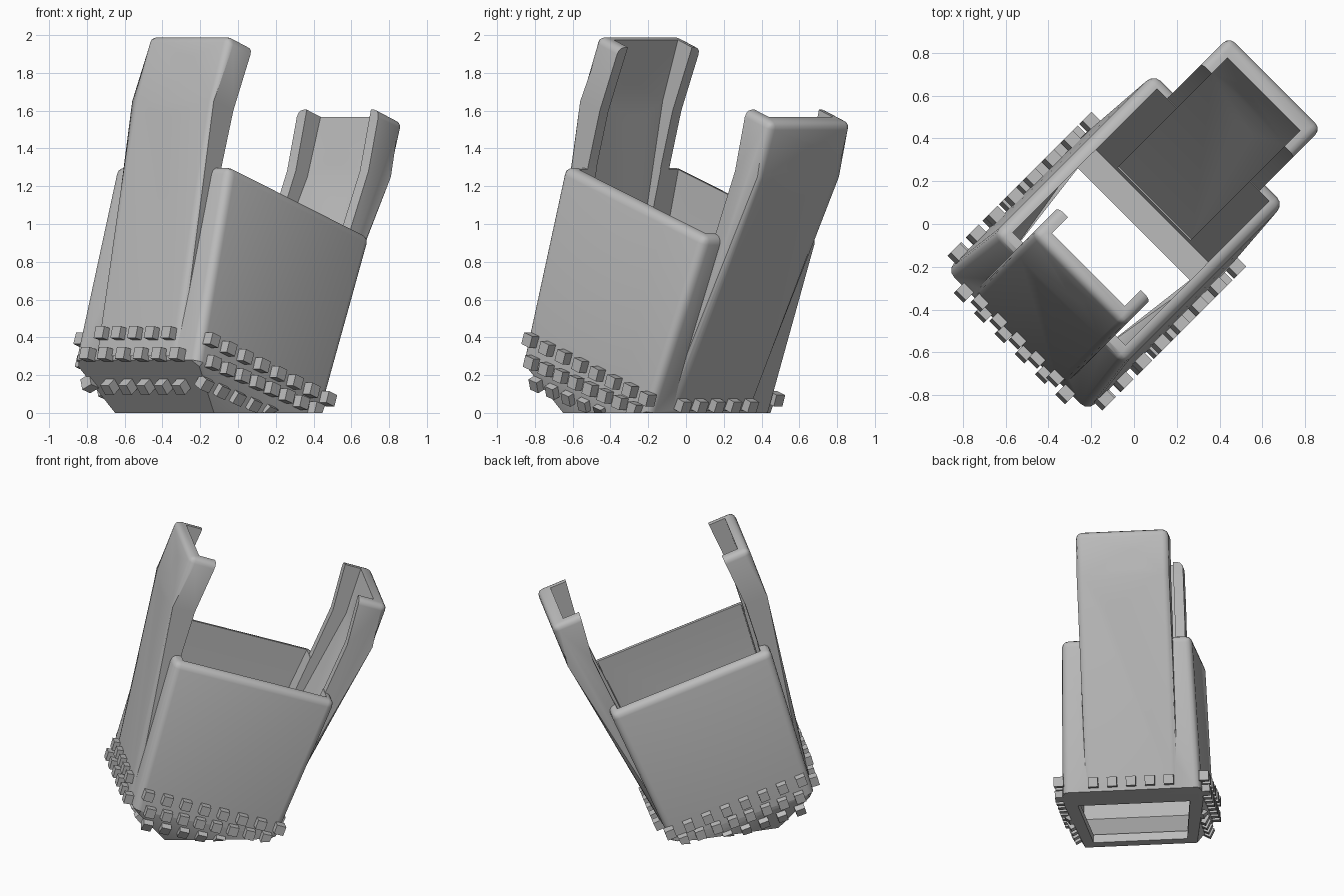
import bpy, bmesh, math
from mathutils import Vector

if "Cube" in bpy.data.objects:
    bpy.data.objects.remove(bpy.data.objects["Cube"])

R = math.sqrt(0.5)
grey = bpy.data.materials.new("mid grey")
grey.diffuse_color = (0.5, 0.5, 0.5, 1)
grey.use_nodes = True
grey.node_tree.nodes["Principled BSDF"].inputs["Base Color"].default_value = grey.diffuse_color


def world(u, v, z):
    """Local length u, width v, height z, turned 45 degrees about z."""
    return Vector(((u + v) * R, (u - v) * R, z))


def finish(bm, name, helper=False):
    bmesh.ops.recalc_face_normals(bm, faces=bm.faces)
    mesh = bpy.data.meshes.new(name)
    bm.to_mesh(mesh)
    bm.free()
    ob = bpy.data.objects.new(name, mesh)
    bpy.context.collection.objects.link(ob)
    mesh.materials.append(grey)
    if helper:
        ob.hide_render = True
    return ob


def hull(name, half, bevel=0, helper=False):
    """Convex solid mirrored across the width; upper edges rounded."""
    bm = bmesh.new()
    for u, v, z in half:
        for s in (-1, 1):
            bm.verts.new(world(u, s * v, z))
    bmesh.ops.convex_hull(bm, input=bm.verts[:])
    bmesh.ops.dissolve_limit(bm, angle_limit=0.03, verts=bm.verts[:], edges=bm.edges[:])
    if bevel:
        edges = [e for e in bm.edges if max(p.co.z for p in e.verts) > 0.5]
        bmesh.ops.bevel(bm, geom=edges, offset=bevel, segments=3, profile=0.5, affect='EDGES')
    return finish(bm, name, helper)


def prism(name, profile, half_width, outer=0, bevel=0, helper=False):
    """Side profile extruded over the width; first `outer` points get rounded edges."""
    bm = bmesh.new()
    rows = [[bm.verts.new(world(u, s * half_width, z)) for u, z in profile] for s in (-1, 1)]
    n = len(profile)
    for row in rows:
        bm.faces.new(row)
    for i in range(n):
        j = (i + 1) % n
        bm.faces.new((rows[0][i], rows[0][j], rows[1][j], rows[1][i]))
    if bevel:
        pairs = [(row[i], row[i + 1]) for row in rows for i in range(outer)]
        pairs.append((rows[0][outer - 1], rows[1][outer - 1]))
        edges = [bm.edges.get(p) for p in pairs]
        bmesh.ops.bevel(bm, geom=edges, offset=bevel, segments=3, profile=0.5, affect='EDGES')
    return finish(bm, name, helper)


def hole(name, u, v, z, tilt):
    """Round cutter through a tab, square to its face."""
    bm = bmesh.new()
    bmesh.ops.create_cone(bm, cap_ends=True, segments=24, radius1=0.064, radius2=0.064, depth=0.4)
    for p in bm.verts:
        a, b, c = p.co.z, p.co.x, p.co.y
        p.co = world(u + a * math.cos(tilt) + c * math.sin(tilt), v + b,
                     z - a * math.sin(tilt) + c * math.cos(tilt))
    return finish(bm, name, True)


def boolean(ob, other, op):
    m = ob.modifiers.new(op.lower(), 'BOOLEAN')
    m.object, m.operation, m.solver = other, op, 'EXACT'


# Tapered box sleeve, leaning back, with a chamfered toe
body = hull("sleeve_body", [
    (0.18, 0.46, 0), (0.02, 0.46, 0), (-0.55, 0.37, 0), (-0.77, 0.465, 0.28),
    (-0.49, 0.43, 1.31), (0.575, 0.43, 0.93)], bevel=0.045)

# Channel-shaped tabs on the front and the back
front_tab = prism("front_tab", [
    (-0.775, 0.30), (-0.487, 1.65), (-0.365, 2.0), (-0.195, 1.935), (-0.34, 1.60),
    (-0.429, 1.30), (-0.68, 0.38)], 0.305, outer=3, bevel=0.04, helper=True)
back_tab = prism("back_tab", [
    (0.19, 0.01), (0.84, 1.25), (0.945, 1.535), (0.755, 1.605), (0.672, 1.28),
    (0.514, 0.92), (0.15, 0.10)], 0.305, outer=3, bevel=0.04, helper=True)

# Hollows: main cavity, bottom opening, and the tab channels
cavity = hull("cavity_cutter", [
    (0.12, 0.39, 0.05), (-0.02, 0.39, 0.05), (-0.50, 0.31, 0.06), (-0.70, 0.39, 0.30),
    (-0.398, 0.37, 1.40), (0.555, 0.37, 1.02)], helper=True)
opening = hull("opening_cutter", [
    (0.0, 0.37, -0.1), (0.0, 0.37, 0.12), (-0.49, 0.31, -0.1), (-0.49, 0.31, 0.12)], helper=True)
front_channel = prism("front_channel_cutter", [
    (-0.665, 0.45), (-0.415, 1.65), (-0.25, 2.12), (0.0, 2.12), (0.0, 1.5), (-0.4, 0.45)],
    0.24, helper=True)
back_channel = prism("back_channel_cutter", [
    (0.14, 0.08), (0.76, 1.25), (0.90, 1.70), (0.5, 1.70), (0.3, 1.0), (0.05, 0.08)],
    0.24, helper=True)
holes = [hole("front_upper_hole", -0.39, 0.03, 1.82, math.radians(20)),
         hole("front_lower_hole", -0.48, -0.07, 1.52, math.radians(12)),
         hole("back_upper_hole", 0.84, -0.07, 1.37, math.radians(18)),
         hole("back_lower_hole", 0.70, 0.05, 1.06, math.radians(27))]

for tab in (front_tab, back_tab):
    boolean(body, tab, 'UNION')
for cutter in [cavity, opening, front_channel, back_channel] + holes:
    boolean(body, cutter, 'DIFFERENCE')
bpy.context.view_layer.objects.active = body
body.select_set(True)
for m in list(body.modifiers):
    bpy.ops.object.modifier_apply(modifier=m.name)
bpy.ops.object.shade_smooth_by_angle(angle=math.radians(32))
body.select_set(False)
for ob in [front_tab, back_tab, cavity, opening, front_channel, back_channel] + holes:
    bpy.data.objects.remove(ob)


# Grip studs: rows of small cubes around the toe
def stud(bm, p, n, t):
    n = Vector(n).normalized()
    t = Vector(t)
    t = (t - n * t.dot(n)).normalized()
    b = n.cross(t)
    h = 0.032
    made = bmesh.ops.create_cube(bm, size=2)['verts']
    for q in made:
        c = Vector(p) + (t * q.co.x + b * q.co.y + n * q.co.z) * h
        q.co = world(c.x, c.y, max(c.z, 0))


def stud_row(bm, a, b, count, n):
    a, b = Vector(a), Vector(b)
    for i in range(count):
        stud(bm, a.lerp(b, i / (count - 1)), n, b - a)


bm = bmesh.new()
out = (-1, 0, 0.27)
stud_row(bm, (-0.76, -0.25, 0.42), (-0.76, 0.25, 0.42), 5, out)
stud_row(bm, (-0.785, -0.335, 0.31), (-0.785, 0.335, 0.31), 6, out)
stud_row(bm, (-0.69, -0.266, 0.14), (-0.69, 0.266, 0.14), 5, (-0.78, 0, -0.62))
finish(bm, "front_studs")

bm = bmesh.new()
stud_row(bm, (0.225, -0.25, 0.04), (0.225, 0.25, 0.04), 5, (1, 0, -0.42))
finish(bm, "back_studs")

for s, side in ((1, "right"), (-1, "left")):
    bm = bmesh.new()
    stud_row(bm, (-0.68, s * 0.48, 0.385), (0.19, s * 0.48, 0.075), 8, (0, s, 0))
    stud_row(bm, (-0.67, s * 0.48, 0.265), (0.10, s * 0.48, 0.02), 8, (0, s, 0))
    stud_row(bm, (-0.68, s * 0.43, 0.155), (-0.20, s * 0.43, 0.01), 5, (-0.155, s * 0.886, -0.44))
    finish(bm, side + "_studs")
